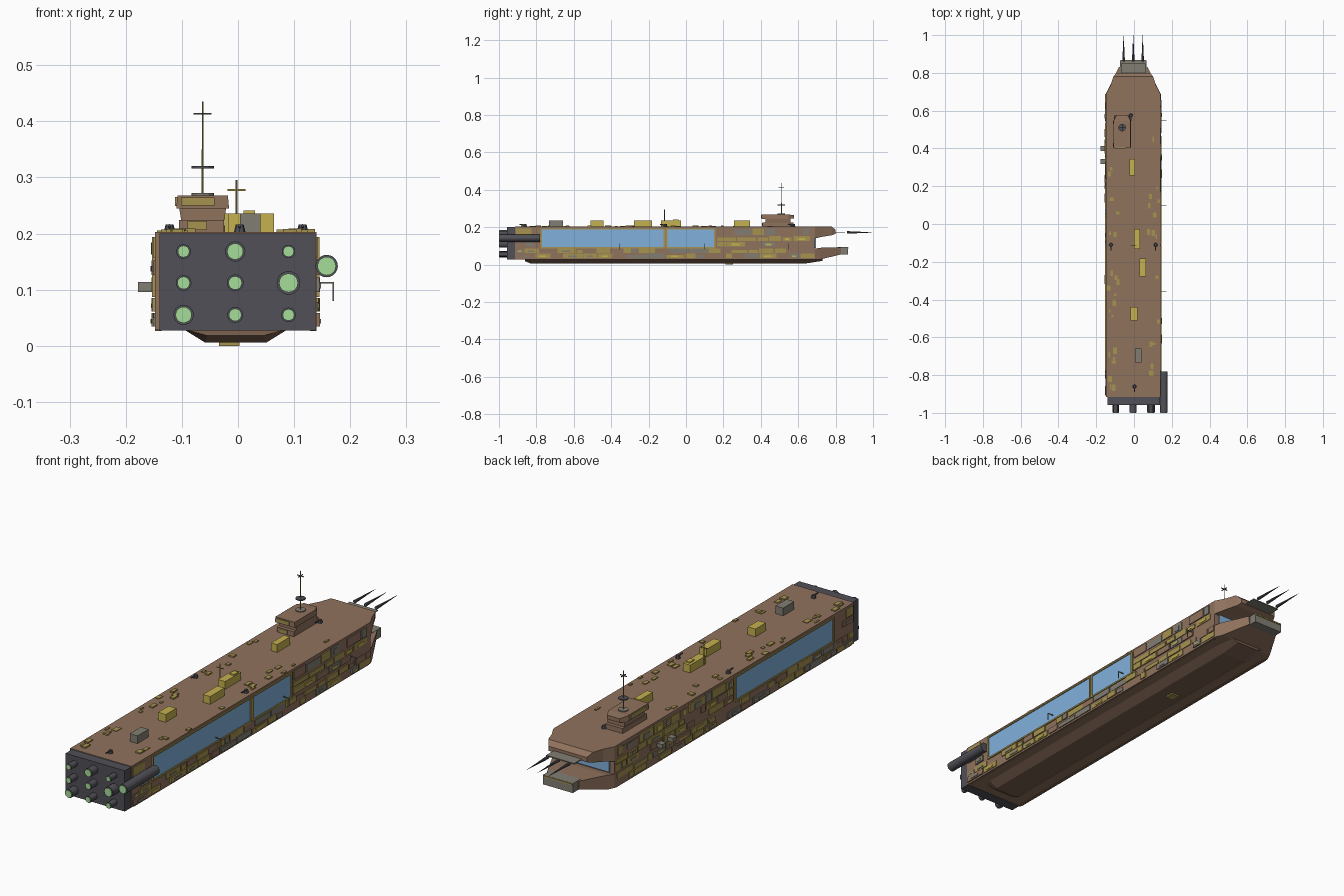
import bpy, bmesh, random
from math import pi
from mathutils import Matrix, Vector

if "Cube" in bpy.data.objects:
    bpy.data.objects.remove(bpy.data.objects["Cube"])

random.seed(7)
CX = -0.004   # hull centre line


def mat(name, r, g, b):
    m = bpy.data.materials.new(name)
    m.diffuse_color = (r, g, b, 1)
    m.use_nodes = True
    m.node_tree.nodes["Principled BSDF"].inputs["Base Color"].default_value = m.diffuse_color
    return m


BROWN = mat("hull_brown", 0.28, 0.17, 0.11)
DKBROWN = mat("keel_brown", 0.20, 0.12, 0.08)
YELLOW = mat("panel_ochre", 0.38, 0.29, 0.08)
BRIGHT = mat("crate_yellow", 0.56, 0.44, 0.08)
GREY = mat("panel_grey", 0.22, 0.21, 0.17)
DARK = mat("engine_dark", 0.08, 0.08, 0.095)
GREEN = mat("engine_glow", 0.38, 0.72, 0.32)
GLASS = mat("window_blue", 0.22, 0.44, 0.72)


def finish(name, bm, m):
    bmesh.ops.recalc_face_normals(bm, faces=bm.faces)
    me = bpy.data.meshes.new(name)
    bm.to_mesh(me)
    bm.free()
    me.materials.append(m)
    o = bpy.data.objects.new(name, me)
    bpy.context.collection.objects.link(o)
    return o


def add_box(bm, x0, x1, y0, y1, z0, z1):
    mx = Matrix.Translation(((x0 + x1) / 2, (y0 + y1) / 2, (z0 + z1) / 2))
    bmesh.ops.create_cube(bm, size=1, matrix=mx @ Matrix.Diagonal((x1 - x0, y1 - y0, z1 - z0, 1)))


def boxes(name, m, *dims):
    bm = bmesh.new()
    for d in dims:
        add_box(bm, *d)
    return finish(name, bm, m)


def rod(name, m, p, q, r1, r2=None, n=12):
    p, q = Vector(p), Vector(q)
    bm = bmesh.new()
    rot = (q - p).to_track_quat('Z', 'Y').to_matrix().to_4x4()
    bmesh.ops.create_cone(bm, cap_ends=True, segments=n, radius1=r1,
                          radius2=r1 if r2 is None else r2, depth=(q - p).length,
                          matrix=Matrix.Translation((p + q) / 2) @ rot)
    return finish(name, bm, m)


def loft(name, m, sections, cx=CX):
    """sections: (y, half width at bottom, half width at top, z0, z1)"""
    bm = bmesh.new()
    rings = [[bm.verts.new(v) for v in ((cx - a, y, z0), (cx + a, y, z0), (cx + b, y, z1), (cx - b, y, z1))]
             for y, a, b, z0, z1 in sections]
    for r, s in zip(rings, rings[1:]):
        for i in range(4):
            bm.faces.new((r[i], r[(i + 1) % 4], s[(i + 1) % 4], s[i]))
    bm.faces.new(rings[0])
    bm.faces.new(rings[-1])
    return finish(name, bm, m)


# Hull, split bow jaws and keel
loft("main_hull", BROWN, [(-0.915, .144, .144, .028, .203), (0.69, .144, .144, .028, .203)])
loft("upper_bow", BROWN, [(0.69, .144, .144, .14, .203), (0.735, .12, .12, .15, .203), (0.78, .098, .105, .157, .203)])
loft("upper_bow_lip", BROWN, [(0.78, .098, .105, .157, .203), (0.80, .09, .09, .165, .185)])
loft("lower_bow", BROWN, [(0.69, .144, .144, .028, .085), (0.72, .13, .13, .028, .09), (0.83, .072, .076, .055, .092)])
boxes("bow_block", GREY, (-.074, .066, .81, .865, .053, .093))
boxes("bow_block_trim", YELLOW, (-.072, .064, .862, .868, .086, .092))
boxes("bow_window", GLASS, (-.125, .117, .69, .695, .09, .145))
loft("keel", DKBROWN, [(-0.86, .05, .094, .018, .03), (-0.83, .055, .094, .006, .03),
                       (0.64, .055, .094, .006, .03), (0.73, .05, .08, .02, .03)])
boxes("keel_hatch", YELLOW, (-.034, .003, .21, .25, 0, .008))
boxes("bottom_rail", DKBROWN, (-.148, -.136, -.9, .68, .026, .036), (.128, .140, -.9, .68, .026, .036))

# Bow spikes
for x in (-.055, -.004, .046):
    rod("bow_spike", DARK, (x, .86, .172), (x, 1.0, .172), .007, .0005, 8)
boxes("spike_bracket", GREY, (-.07, .062, .79, .85, .168, .172))

# Stern engine plate and nozzles
boxes("engine_plate", DARK, (-.14, .138, -.957, -.912, .027, .2))
radii = [[.018, .014, .013], [.014, .015, .021], [.013, .018, .012]]
for z, row in zip((.055, .112, .168), radii):
    for x, r in zip((-.097, -.005, .09), row):
        rod("nozzle", DARK, (x, -.95, z), (x, -.997, z), r, r, 20)
        rod("nozzle_glow", GREEN, (x, -.99, z), (x, -1, z), r * .8, None, 20)
rod("side_thruster", DARK, (.158, -.78, .142), (.158, -.997, .142), .02, None, 20)
rod("side_thruster_glow", GREEN, (.158, -.99, .142), (.158, -1, .142), .0165, None, 20)
boxes("side_thruster_mount", GREY, (.135, .15, -.9, -.82, .13, .155))

# Side windows with frames: (side, y0, y1)
windows = [(1, -.77, -.12), (1, -.10, .15), (-1, -.77, -.12)]
for s, y0, y1 in windows:
    def sx(a, b):
        return sorted((CX + s * a, CX + s * b))
    boxes("side_window", GLASS, (*sx(.14, .1455), y0, y1, .094, .188))
    f = sx(.14, .149)
    boxes("window_frame", YELLOW, (*f, y0 - .008, y1 + .008, .188, .194), (*f, y0 - .008, y1 + .008, .087, .094),
          (*f, y0 - .009, y0, .094, .188), (*f, y1, y1 + .009, .094, .188))

# Random plating on both sides, one mesh per colour
plates = {m: bmesh.new() for m in (YELLOW, GREY, BROWN, BRIGHT)}
rows = [(.034, .058), (.061, .085), (.096, .122), (.126, .152), (.157, .194)]
for s in (-1, 1):
    for k, (z0, z1) in enumerate(rows):
        y = -.908
        while y < .66:
            ln = min(random.uniform(.025, .11), .688 - y)
            blocked = k > 1 and any(w[0] == s and y < w[2] + .014 and y + ln > w[1] - .012 for w in windows)
            if blocked:
                y += .01
                continue
            if random.random() < .82:
                m = random.choices((YELLOW, GREY, BROWN), (5, 3, 2))[0]
                d = random.uniform(.146, .150)
                add_box(plates[m], *sorted((CX + s * .14, CX + s * d)), y, y + ln, z0, z1 - random.choice((0, 0, .007)))
                if random.random() < .35 and ln > .04:
                    m2 = random.choice((BRIGHT, GREY))
                    add_box(plates[m2], *sorted((CX + s * .14, CX + s * (d + .002))),
                            y + ln * .25, y + ln * .7, z0 + .006, z1 - .01)
            y += ln + random.uniform(.003, .012)
for m, bm in plates.items():
    finish("side_plating", bm, m)

# Docking ports on the left, whisker aerials on the right
for y in (.33, .40):
    boxes("docking_port", GREY, (-.178, -.14, y - .013, y + .013, .096, .114))
for y in (-.355, .1, .55):
    boxes("side_aerial", GREY, (.138, .171, y - .0015, y + .0015, .111, .114),
          (.168, .171, y - .0015, y + .0015, .08, .114))

# Deck crates: x, y, half length, half width
for x, y, l, w in ((-.01, .30, .043, .014), (.016, -.08, .053, .017), (.047, -.23, .048, .017), (0, -.475, .035, .018)):
    boxes("deck_crate", BRIGHT, (x - w, x + w, y - l, y + l, .2, .236))
boxes("deck_vent", GREY, (.004, .04, -.732, -.658, .2, .236))
boxes("crate_lid", BRIGHT, (.01, .03, -.07, -.04, .236, .241))

# Small deck plates near the edges
bm = bmesh.new()
for i in range(40):
    x = CX + random.choice((-1, 1)) * random.uniform(.08, .135)
    y = random.uniform(-.88, .6)
    if -.13 < x < 0 and y > .37:
        continue
    w, l = random.uniform(.004, .012), random.uniform(.006, .017)
    add_box(bm, x - w, min(x + w, .14), y - l, y + l, .2, random.uniform(.205, .209))
finish("deck_plates", bm, YELLOW)

# Deck turrets
for x, y in ((-.122, -.11), (.115, -.11), (.003, -.86), (-.017, .575)):
    rod("turret", DARK, (x, y, .2), (x, y, .216), .011, .007, 8)
    rod("turret_barrel", DARK, (x, y, .212), (x, y - .03, .214), .003, None, 6)

# Bridge tower
boxes("bridge_base", BROWN, (-.105, -.025, .41, .575, .2, .224))
boxes("bridge_base_panel", YELLOW, (-.09, -.055, .407, .412, .206, .222))
loft("bridge_middle", BROWN, [(.425, .038, .042, .222, .246), (.56, .038, .042, .222, .246)], -.063)
loft("bridge_top", BROWN, [(.405, .047, .045, .245, .268), (.545, .047, .045, .245, .268), (.578, .03, .03, .247, .264)], -.063)
boxes("bridge_window_band", YELLOW, (-.102, -.042, .401, .408, .25, .264), (-.112, -.108, .43, .53, .249, .265))
rod("mast_base", GREY, (-.063, .51, .266), (-.063, .51, .272), .02, None, 12)

# Masts
rod("main_mast", YELLOW, (-.063, .51, .265), (-.063, .51, .435), .0022, .0015, 6)
rod("mast_dish", DARK, (-.063, .51, .316), (-.063, .51, .320), .02, None, 12)
boxes("mast_crossbar", DARK, (-.079, -.047, .5085, .5115, .412, .415), (-.0645, -.0615, .495, .525, .412, .415))
rod("deck_aerial", YELLOW, (-.003, -.115, .2), (-.003, -.115, .295), .002, None, 6)
boxes("aerial_crossbar", YELLOW, (-.019, .013, -.1165, -.1135, .276, .279))
